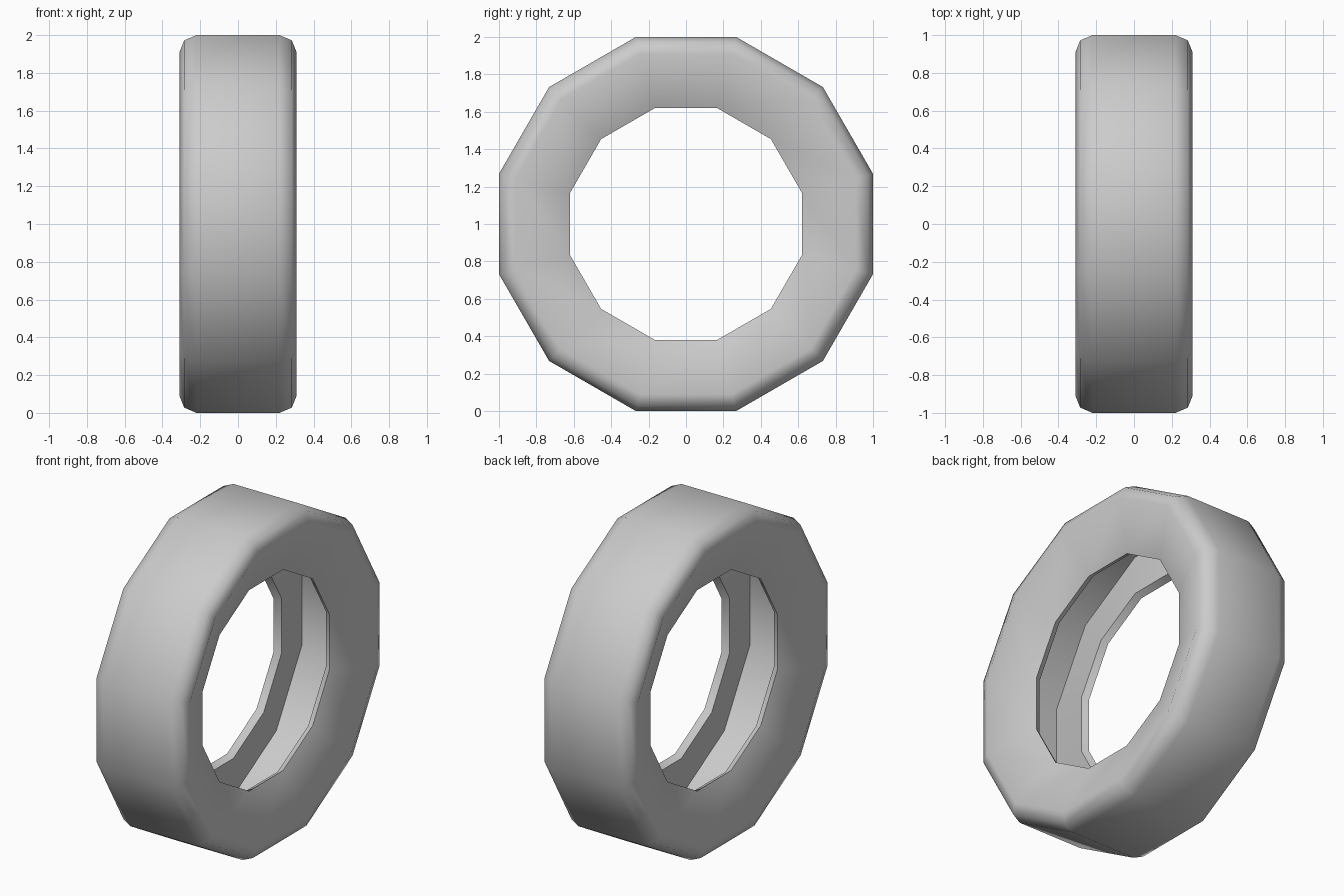
import bpy
import bmesh
import math

if "Cube" in bpy.data.objects:
    bpy.data.objects.remove(bpy.data.objects["Cube"])

SIDES = 12
FLAT = 1 / math.cos(math.pi / SIDES)   # apothem to corner radius

# Half cross-section as (x, apothem): outer tread, shoulder, sidewall, lip, inner wall
half = [(0.22, 1.0), (0.285, 0.972), (0.31, 0.91),
        (0.192, 0.62), (0.152, 0.64), (0.215, 0.93)]
# Mirror it into one closed loop
section = half + [(-x, r) for x, r in reversed(half)]

# Sweep the section round the x axis, with flats at top and bottom
bm = bmesh.new()
rings = []
for i in range(SIDES):
    a = math.tau * (i + 0.5) / SIDES
    rings.append([bm.verts.new((x, r * FLAT * math.cos(a), 1 + r * FLAT * math.sin(a)))
                  for x, r in section])
n = len(section)
for i in range(SIDES):
    here, there = rings[i], rings[(i + 1) % SIDES]
    for j in range(n):
        k = (j + 1) % n
        bm.faces.new((here[j], here[k], there[k], there[j]))
bmesh.ops.recalc_face_normals(bm, faces=bm.faces)

mesh = bpy.data.meshes.new("tyre")
bm.to_mesh(mesh)
bm.free()
tyre = bpy.data.objects.new("tyre", mesh)
bpy.context.collection.objects.link(tyre)

# Plain light grey rubber
grey = bpy.data.materials.new("light grey")
grey.diffuse_color = (0.6, 0.6, 0.6, 1)
grey.use_nodes = True
grey.node_tree.nodes["Principled BSDF"].inputs["Base Color"].default_value = grey.diffuse_color
mesh.materials.append(grey)

# Smooth round the tread and shoulders, crisp at the lips
bpy.context.view_layer.objects.active = tyre
tyre.select_set(True)
bpy.ops.object.shade_smooth_by_angle(angle=math.radians(60))
